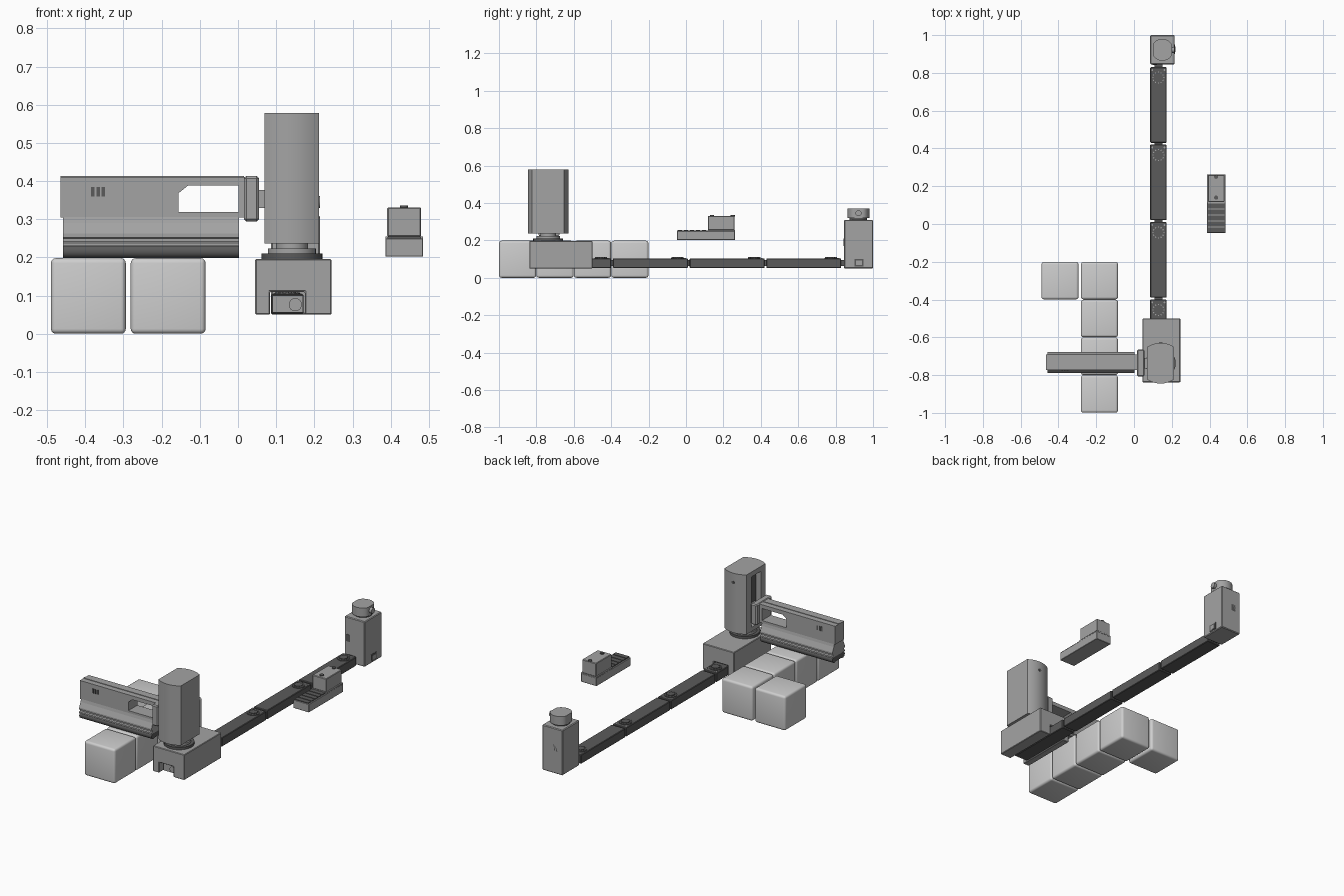
import bpy, bmesh, math
from mathutils import Matrix, Vector

old = bpy.data.objects.get("Cube")
if old:
    bpy.data.objects.remove(old, do_unlink=True)


def material(name, v):
    m = bpy.data.materials.new(name)
    m.use_nodes = True
    m.diffuse_color = (v, v, v, 1)
    m.node_tree.nodes["Principled BSDF"].inputs["Base Color"].default_value = (v, v, v, 1)
    return m


LIGHT = material("light grey", 0.62)
MID = material("mid grey", 0.37)
DARK = material("dark grey", 0.105)


def finish(name, bm, mat, bevel=0, segments=1, smooth=False):
    bmesh.ops.recalc_face_normals(bm, faces=bm.faces)
    if bevel:
        edges = [e for e in bm.edges if e.calc_face_angle(0) > 0.7]
        bmesh.ops.bevel(bm, geom=edges, offset=bevel, segments=segments,
                        profile=0.5, affect='EDGES')
    me = bpy.data.meshes.new(name)
    bm.to_mesh(me)
    bm.free()
    ob = bpy.data.objects.new(name, me)
    bpy.context.collection.objects.link(ob)
    me.materials.append(mat)
    if smooth:
        bpy.ops.object.select_all(action='DESELECT')
        ob.select_set(True)
        bpy.context.view_layer.objects.active = ob
        bpy.ops.object.shade_smooth_by_angle(angle=math.radians(35))
    return ob


def box(name, x, y, z, mat, **kw):
    bm = bmesh.new()
    bmesh.ops.create_cube(bm, size=1)
    for v in bm.verts:
        v.co = [(a[0] + a[1]) / 2 + c * (a[1] - a[0]) for a, c in zip((x, y, z), v.co)]
    return finish(name, bm, mat, **kw)


def prism(name, pts, axis, lo, hi, mat, **kw):
    """Extrude a 2D outline along an axis."""
    place = {'x': lambda a, b: (lo, a, b), 'y': lambda a, b: (a, lo, b),
             'z': lambda a, b: (a, b, lo)}[axis]
    bm = bmesh.new()
    face = bm.faces.new([bm.verts.new(place(a, b)) for a, b in pts])
    new = bmesh.ops.extrude_face_region(bm, geom=[face])["geom"]
    shift = Vector([(hi - lo) * (c == axis) for c in "xyz"])
    bmesh.ops.translate(bm, vec=shift, verts=[v for v in new if isinstance(v, bmesh.types.BMVert)])
    return finish(name, bm, mat, **kw)


def cyl(name, centre, r, depth, mat, axis='z', sides=32, **kw):
    turn = {'z': Matrix(), 'x': Matrix.Rotation(math.pi / 2, 4, 'Y'),
            'y': Matrix.Rotation(math.pi / 2, 4, 'X')}[axis]
    bm = bmesh.new()
    bmesh.ops.create_cone(bm, cap_ends=True, segments=sides, radius1=r, radius2=r,
                          depth=depth, matrix=Matrix.Translation(centre) @ turn)
    return finish(name, bm, mat, smooth=True, **kw)


# Rounded blocks on the floor: one row and one beside it
for i, (cx, cy) in enumerate([(-.183, -.9), (-.183, -.7), (-.183, -.5), (-.183, -.3), (-.392, -.3)]):
    box(f"rounded_block_{i + 1}", (cx - .098, cx + .098), (cy - .099, cy + .099), (0, .198),
        LIGHT, bevel=.013, segments=4, smooth=True)

# Track: four dark segments, each with a locking dial and a joint
for i in range(4):
    y0 = -.8 + i * .41
    y1 = y0 + .4
    box(f"track_segment_{i + 1}", (.086, .172), (y0, y1), (.052, .104), DARK, bevel=.003)
    box(f"track_joint_{i + 1}", (.108, .15), (y1 - .01, y1 + .02), (.062, .096), DARK)
    cyl(f"dial_collar_{i + 1}", (.129, y1 - .055, .104), .034, .006, DARK, sides=16)
    cyl(f"dial_{i + 1}", (.129, y1 - .055, .107), .022, .01, DARK)
    for k in range(12):
        a = k * math.tau / 12
        cyl(f"dial_stud_{i + 1}_{k + 1}", (.129 + .029 * math.cos(a), y1 - .055 + .029 * math.sin(a), .107),
            .0035, .006, MID, sides=8)
    for x in (.097, .161):
        cyl(f"track_screw_{i + 1}", (x, y1 - .015, .104), .005, .004, MID, sides=10)
box("track_end_plate", (.09, .17), (-.806, -.8), (.055, .1), MID)
cyl("track_end_socket", (.15, -.808, .076), .017, .008, MID, axis='y')

# Carriage block straddling the track
prism("base_block", [(.045, .05), (.084, .05), (.084, .11), (.175, .11), (.175, .05),
                     (.245, .05), (.245, .196), (.045, .196)], 'y', -.838, -.5, MID, bevel=.003)

# Turntable below the column
CX, CY = .141, -.737
cyl("turntable_ring", (CX, CY, .203), .08, .014, DARK)
cyl("turntable_step", (CX, CY, .216), .063, .014, MID)
cyl("turntable_neck", (CX, CY, .23), .042, .02, MID)


# Column with bowed front and back and a vertical slot on its right side
def bow(sign):
    return [(CX + .071 * t, CY + sign * (.108 - .022 * t * t))
            for t in [k / 6 * sign for k in range(6, -7, -1)]]


outline = bow(1) + bow(-1)
slotted = bow(1) + [(.07, -.695), (.105, -.695), (.105, -.78), (.07, -.78)] + bow(-1)
prism("column_foot", outline, 'z', .236, .26, MID, smooth=True)
prism("column_body", slotted, 'z', .26, .55, MID, smooth=True)
prism("column_cap", outline, 'z', .55, .578, MID, smooth=True)
box("column_slot_back", (.101, .106), (-.779, -.696), (.26, .55), DARK)
cyl("column_back_hole", (CX, CY + .107, .525), .009, .006, DARK, axis='y', sides=16)

# Arm mount sliding in the column slot
box("arm_slider", (.05, .102), (-.765, -.71), (.33, .376), MID)
box("arm_mount", (.016, .055), (-.808, -.665), (.294, .413), MID, bevel=.006)

# Arm: upper beam with a see-through window, lower rails and a dark underside
prism("arm_beam", [(-.465, .305), (.001, .305), (.001, .319), (-.156, .319), (-.156, .368),
                   (-.131, .388), (.001, .388), (.001, .41), (-.465, .41)], 'y', -.773, -.692, MID)
box("arm_beam_end", (.001, .018), (-.773, -.692), (.305, .41), MID)
box("arm_top_rib", (-.465, .016), (-.741, -.724), (.408, .413), MID)
AY = -.733
half = [(.04, .306), (.044, .29), (.056, .262), (.056, .252), (.049, .249),
        (.049, .242), (.056, .238), (.056, .23)]
prism("arm_lower_rail", [(AY + d, z) for d, z in half] + [(AY - d, z) for d, z in reversed(half)],
      'x', -.458, .002, MID)
for s in (-1, 1):
    cyl(f"arm_roller_{'back' if s > 0 else 'front'}", (-.228, AY + s * .038, .216), .018, .46,
        DARK, axis='x', sides=24)
box("arm_underside", (-.458, .002), (AY - .05, AY + .05), (.202, .231), DARK)
for s in (-1, 1):
    for k in range(3):
        x = -.385 + k * .014
        box("arm_vent", (x, x + .009), (AY + s * .041 - .002, AY + s * .041 + .002), (.36, .385), DARK)

# End tower at the back of the track
box("end_tower", (.086, .215), (.845, 1.0), (.05, .31), MID, bevel=.004)
box("tower_front_panel", (.098, .122), (.843, .847), (.17, .21), DARK)
box("tower_back_panel", (.118, .146), (.998, 1.0), (.18, .22), DARK)
box("tower_port_frame", (.213, .217), (.9, .95), (.06, .1), DARK)
box("tower_port", (.215, .219), (.91, .94), (.067, .092), MID)
cyl("tower_neck", (.15, .922, .315), .047, .012, DARK)
knob = [(.15 + max(-.05, min(.05, .058 * math.cos(a))), .922 + .058 * math.sin(a))
        for a in [k * math.tau / 32 for k in range(32)]]
prism("tower_knob", knob, 'z', .319, .37, MID, smooth=True)
cyl("tower_knob_button", (.205, .922, .345), .016, .02, MID, axis='x', sides=20)

# Remote unit with a ribbed deck
box("remote_base", (.386, .485), (-.048, .262), (.202, .25), MID, bevel=.002)
box("remote_base_rear", (.386, .485), (.115, .262), (.249, .255), MID)
box("remote_block", (.391, .48), (.117, .26), (.254, .331), MID, bevel=.003)
for k in range(5):
    y = -.046 + k * .032
    box(f"remote_rib_{k + 1}", (.392, .479), (y, y + .027), (.249, .255), DARK)
for y in (.14, .25):
    cyl("remote_button", (.435, y, .332), .011, .008, DARK, sides=16)
